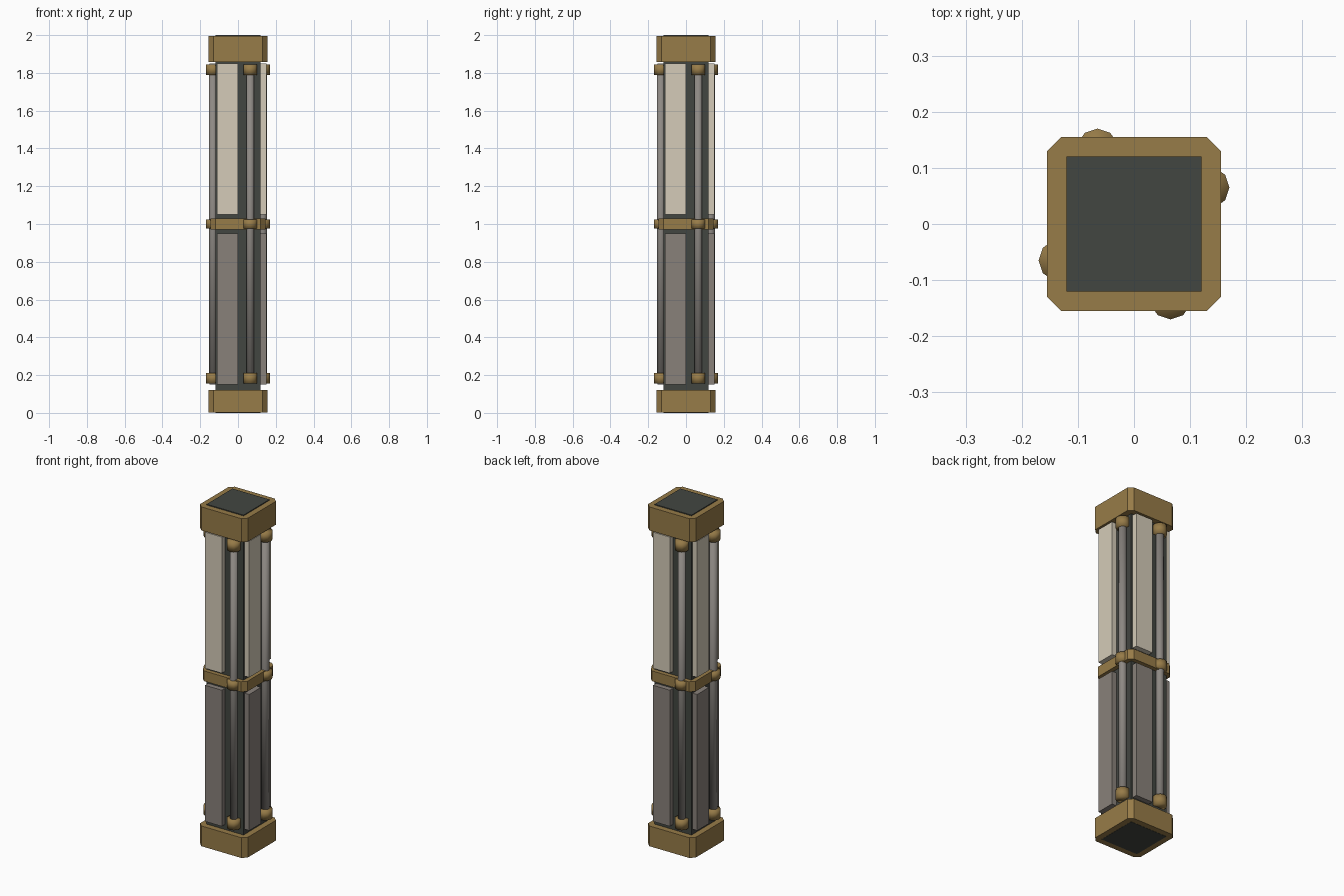
import bpy, bmesh
from math import pi, sin, cos
from mathutils import Matrix

if "Cube" in bpy.data.objects:
    bpy.data.objects.remove(bpy.data.objects["Cube"])


def material(name, rgb):
    m = bpy.data.materials.new(name)
    m.diffuse_color = (*rgb, 1)
    m.use_nodes = True
    m.node_tree.nodes["Principled BSDF"].inputs["Base Color"].default_value = m.diffuse_color
    return m


BRONZE = material("bronze", (0.31, 0.2, 0.065))
DARK = material("dark_core", (0.055, 0.061, 0.053))
CREAM = material("cream", (0.66, 0.6, 0.48))
STONE = material("grey_stone", (0.25, 0.22, 0.195))
STEEL = material("steel", (0.27, 0.25, 0.23))


def prism(name, outline, z0, z1, mat, turn=0, smooth=False):
    """Extrude an xy outline from z0 to z1, turned about the z axis."""
    bm = bmesh.new()
    face = bm.faces.new([bm.verts.new((x, y, z0)) for x, y in outline])
    ext = bmesh.ops.extrude_face_region(bm, geom=[face], use_keep_orig=True)
    for v in ext["geom"]:
        if isinstance(v, bmesh.types.BMVert):
            v.co.z = z1
    bmesh.ops.recalc_face_normals(bm, faces=bm.faces)
    bm.transform(Matrix.Rotation(turn, 4, 'Z'))
    for f in bm.faces:
        f.smooth = smooth
    mesh = bpy.data.meshes.new(name)
    bm.to_mesh(mesh)
    bm.free()
    mesh.materials.append(mat)
    obj = bpy.data.objects.new(name, mesh)
    bpy.context.collection.objects.link(obj)
    return obj


def rect(x0, x1, y0, y1):
    return [(x0, y0), (x1, y0), (x1, y1), (x0, y1)]


def chamfered(h, c):
    k = h - c
    return [(k, -h), (h, -k), (h, k), (k, h), (-k, h), (-h, k), (-h, -k), (-k, -h)]


def round_outline(r, cx, cy, n=10):
    # one vertex points outward (-y)
    return [(cx + r * sin(2 * pi * i / n), cy - r * cos(2 * pi * i / n)) for i in range(n)]


# Square core with base, waist and top bands
prism("core", rect(-0.12, 0.12, -0.12, 0.12), 0, 2, DARK)
prism("base_cap", chamfered(0.155, 0.025), 0.001, 0.12, BRONZE)
prism("waist_band", chamfered(0.145, 0.025), 0.97, 1.03, BRONZE)
prism("top_cap", chamfered(0.155, 0.025), 1.857, 1.995, BRONZE)

# Each side: two panels, a pipe and three collars
for i, side in enumerate(("front", "right", "back", "left")):
    a = i * pi / 2
    panel = rect(-0.11, 0, -0.15, -0.115)
    prism(side + "_lower_panel", panel, 0.15, 0.95, STONE, a)
    prism(side + "_upper_panel", panel, 1.05, 1.85, CREAM, a)
    prism(side + "_pipe", round_outline(0.022, 0.065, -0.132), 0.16, 1.84, STEEL, a, True)
    for part, z, hz in (("lower", 0.183, 0.028), ("middle", 1.0, 0.025), ("upper", 1.817, 0.028)):
        prism(f"{side}_{part}_collar", round_outline(0.038, 0.065, -0.132),
              z - hz, z + hz, BRONZE, a, True)
